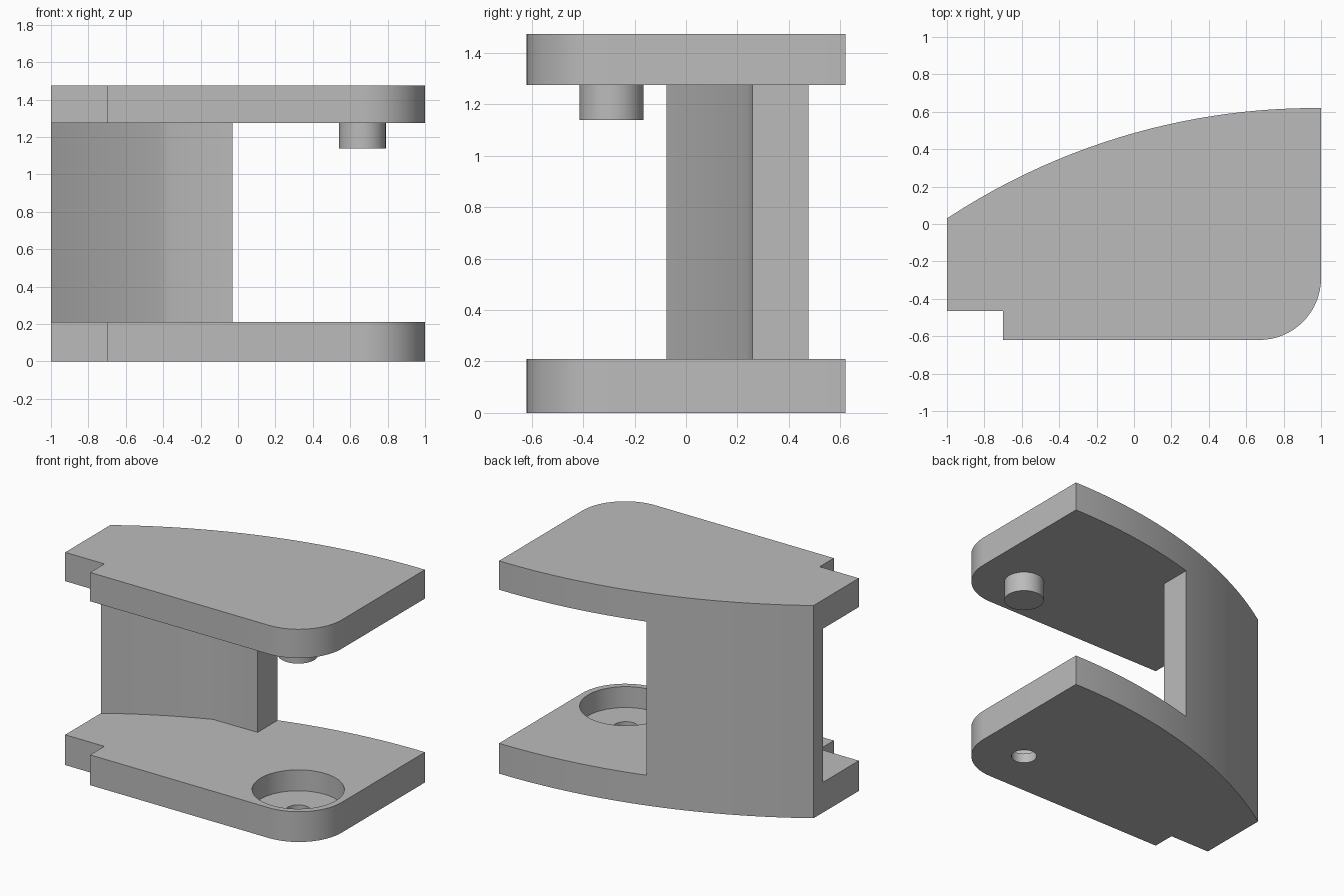
import bpy
import bmesh
from math import sin, cos, pi, sqrt, radians

default = bpy.data.objects.get("Cube")
if default:
    bpy.data.objects.remove(default, do_unlink=True)

grey = bpy.data.materials.new("plain grey")
grey.use_nodes = True
grey.diffuse_color = (0.5, 0.5, 0.5, 1)
grey.node_tree.nodes["Principled BSDF"].inputs["Base Color"].default_value = (0.5, 0.5, 0.5, 1)

BASE_TOP, ROOF_BOTTOM, HEIGHT = 0.21, 1.275, 1.475
HALF_DEPTH = 0.62
PIVOT = (0.665, -0.29)
CORNER = 0.33


def prism(name, outline, z0, z1):
    """Extrude a flat outline from z0 up to z1."""
    bm = bmesh.new()
    face = bm.faces.new([bm.verts.new((x, y, z0)) for x, y in outline])
    grown = bmesh.ops.extrude_face_region(bm, geom=[face])["geom"]
    verts = [g for g in grown if isinstance(g, bmesh.types.BMVert)]
    bmesh.ops.translate(bm, verts=verts, vec=(0, 0, z1 - z0))
    bmesh.ops.recalc_face_normals(bm, faces=bm.faces)
    mesh = bpy.data.meshes.new(name)
    bm.to_mesh(mesh)
    bm.free()
    mesh.materials.append(grey)
    obj = bpy.data.objects.new(name, mesh)
    bpy.context.collection.objects.link(obj)
    return obj


def arc(center, radius, start, end, steps):
    angles = [start + (end - start) * i / steps for i in range(steps + 1)]
    return [(center[0] + radius * cos(a), center[1] + radius * sin(a)) for a in angles]


def disc(radius):
    return arc(PIVOT, radius, 0, 2 * pi, 48)[:-1]


def back_curve(x):
    """Shallow arc that forms the back of the body."""
    radius, apex = 3.584, 0.97
    return HALF_DEPTH - radius + sqrt(radius ** 2 - (x - apex) ** 2)


def curve_points(x0, x1, steps, shift=0):
    xs = [x0 + (x1 - x0) * i / steps for i in range(steps + 1)]
    return [(x, back_curve(x) + shift) for x in xs]


def make_active(obj):
    bpy.ops.object.select_all(action="DESELECT")
    obj.select_set(True)
    bpy.context.view_layer.objects.active = obj


def cut(obj, cutter):
    mod = obj.modifiers.new("cut", "BOOLEAN")
    mod.operation = "DIFFERENCE"
    mod.solver = "EXACT"
    mod.object = cutter
    cutter.hide_render = True
    make_active(obj)
    bpy.ops.object.modifier_apply(modifier=mod.name)
    bpy.data.objects.remove(cutter, do_unlink=True)


# Body: full-height block with curved back, rounded corner and notch
outline = [(-1, -0.465), (-0.7, -0.465), (-0.7, -HALF_DEPTH)]
outline += arc((1 - CORNER, CORNER - HALF_DEPTH), CORNER, -pi / 2, 0, 16)
outline += curve_points(1, -1, 24)
bracket_body = prism("bracket_body", outline, 0, HEIGHT)

# Open gap between the plates, leaving the curved back wall
gap = curve_points(-1.1, -0.37, 14, -0.105)
gap += [(-0.03, 0.258), (-0.03, 1), (1.2, 1), (1.2, -1), (-1.1, -1)]
cut(bracket_body, prism("gap_cutter", gap, BASE_TOP, ROOF_BOTTOM))

# Round recess and through hole in the base plate
cut(bracket_body, prism("recess_cutter", disc(0.29), 0.065, 0.5))
cut(bracket_body, prism("hole_cutter", disc(0.08), -0.1, 0.5))

# Pin under the top plate
pin = prism("pin", disc(0.125), 1.14, ROOF_BOTTOM + 0.02)

for obj in (bracket_body, pin):
    make_active(obj)
    bpy.ops.object.shade_smooth_by_angle(angle=radians(30))
